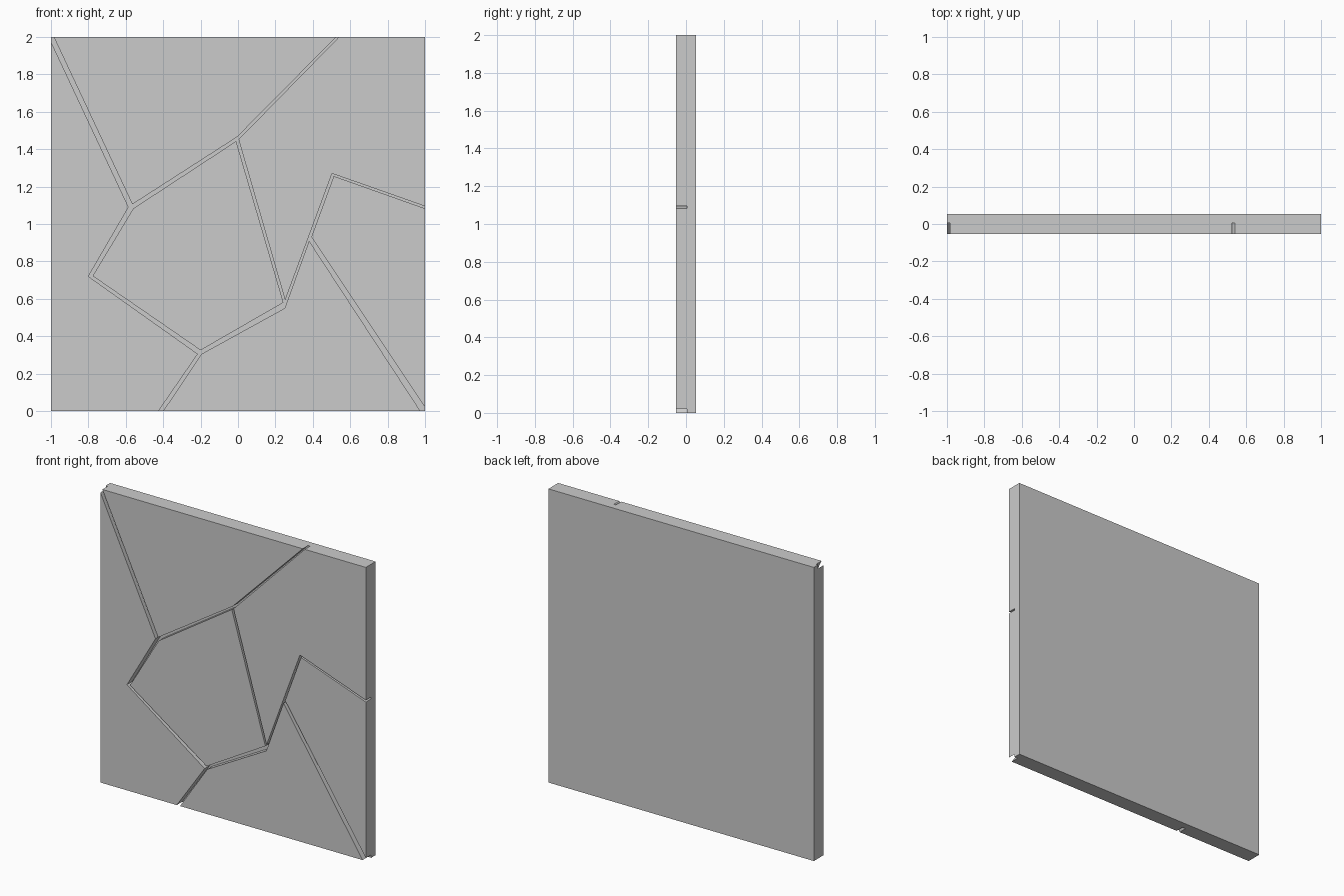
import bpy, bmesh

if "Cube" in bpy.data.objects:
    bpy.data.objects.remove(bpy.data.objects["Cube"])

HALF = 0.0525     # half thickness of the panel
FLOOR = 0.005     # y of the groove floor


def prism(bm, outline, y0, y1):
    """Extrude an x-z outline from y0 to y1."""
    face = bm.faces.new([bm.verts.new((x, y0, z)) for x, z in outline])
    ext = bmesh.ops.extrude_face_region(bm, geom=[face], use_keep_orig=True)
    moved = [v for v in ext["geom"] if isinstance(v, bmesh.types.BMVert)]
    bmesh.ops.translate(bm, verts=moved, vec=(0, y1 - y0, 0))


def make(name, outlines, y0, y1):
    bm = bmesh.new()
    for o in outlines:
        prism(bm, o, y0, y1)
    bmesh.ops.recalc_face_normals(bm, faces=bm.faces)
    mesh = bpy.data.meshes.new(name)
    bm.to_mesh(mesh)
    bm.free()
    ob = bpy.data.objects.new(name, mesh)
    bpy.context.collection.objects.link(ob)
    return ob


# Stone outlines on the front; the gaps between them are the cracks
stones = [
    # left
    [(-1, 0), (-0.425, 0), (-0.215, 0.305), (-0.80, 0.72), (-0.585, 1.09), (-1, 1.975)],
    # top
    [(-0.985, 2), (-0.565, 1.105), (-0.005, 1.465), (0.525, 2)],
    # centre
    [(-0.56, 1.083), (-0.01, 1.443), (0.243, 0.58), (-0.2, 0.325), (-0.777, 0.722)],
    # upper right
    [(0.54, 2), (0.003, 1.452), (0.252, 0.592), (0.503, 1.27), (1, 1.095), (1, 2)],
    # bottom
    [(-0.4, 0), (-0.195, 0.305), (0.25, 0.55), (0.38, 0.91), (0.975, 0)],
    # lower right
    [(1, 0.02), (1, 1.083), (0.512, 1.256), (0.392, 0.93)],
]

# Solid backing slab with the stones merged into it
panel = make("cracked_panel", [[(-1, 0), (1, 0), (1, 2), (-1, 2)]], FLOOR, HALF)
tiles = make("stone_tiles", stones, -HALF, 0.02)
mod = panel.modifiers.new("merge_stones", 'BOOLEAN')
mod.operation = 'UNION'
mod.solver = 'EXACT'
mod.object = tiles

# Bake the merge and drop the helper
bpy.context.view_layer.update()
deps = bpy.context.evaluated_depsgraph_get()
merged = bpy.data.meshes.new_from_object(panel.evaluated_get(deps))
panel.modifiers.clear()
panel.data = merged
bpy.data.objects.remove(tiles)
